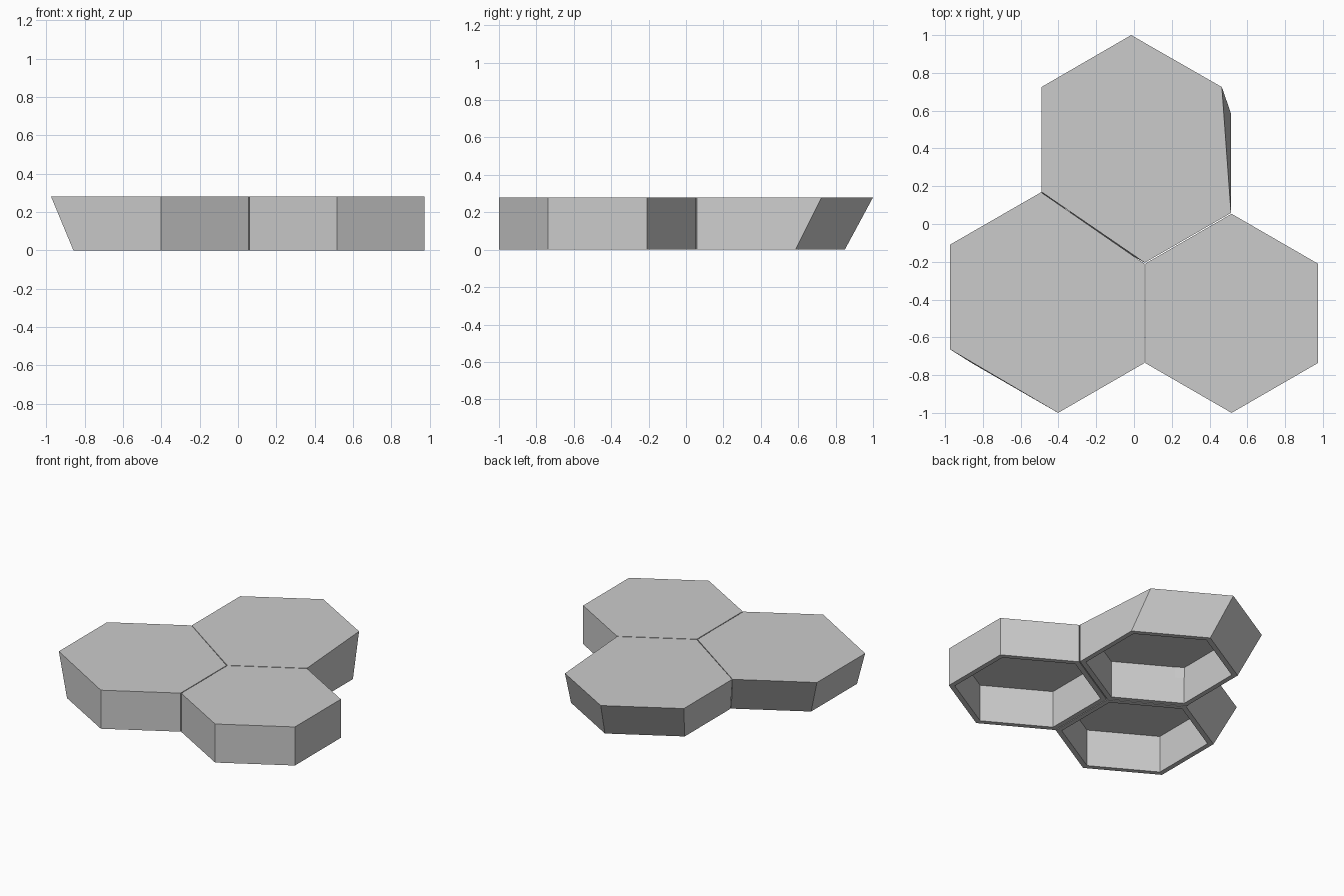
import bpy, bmesh, math

if "Cube" in bpy.data.objects:
    bpy.data.objects.remove(bpy.data.objects["Cube"])

R, R_IN = 0.527, 0.487       # outer and cavity corner radius
HEIGHT, DEPTH = 0.28, 0.27   # outer height and cavity depth


def hexagon(cx, cy, r):
    """Corners at 30, 90, ... 330 degrees."""
    return [(cx + r * math.cos(math.radians(30 + 60 * i)),
             cy + r * math.sin(math.radians(30 + 60 * i))) for i in range(6)]


def hex_cup(name, cx, cy, moved=None):
    """Upside-down hollow hexagonal cup; 'moved' overrides top corners by index."""
    base = hexagon(cx, cy, R)
    top = [(moved or {}).get(i, p) for i, p in enumerate(base)]
    inner = hexagon(cx, cy, R_IN)
    bm = bmesh.new()
    rings = [[bm.verts.new((x, y, z)) for x, y in pts]
             for pts, z in ((top, HEIGHT), (base, 0), (inner, 0), (inner, DEPTH))]
    # Outer walls, bottom rim and cavity walls
    for a, b in zip(rings, rings[1:]):
        for i in range(6):
            j = (i + 1) % 6
            bm.faces.new((a[i], b[i], b[j], a[j]))
    # Top plate and cavity ceiling
    bm.faces.new(rings[0])
    bm.faces.new(rings[3][::-1])
    bmesh.ops.recalc_face_normals(bm, faces=bm.faces[:])
    mesh = bpy.data.meshes.new(name)
    bm.to_mesh(mesh)
    bm.free()
    bpy.context.collection.objects.link(bpy.data.objects.new(name, mesh))


# Straight-sided tile
hex_cup("right_tile", 0.5165, -0.473)
# Tile flaring out to the left
hex_cup("left_tile", -0.402, -0.473,
        {1: (-0.492, 0.168), 2: (-0.975, -0.11), 3: (-0.975, -0.663)})
# Tile flaring out to the back and left
hex_cup("back_tile", 0.057, 0.322,
        {0: (0.465, 0.725), 1: (-0.015, 1.0), 2: (-0.49, 0.725), 3: (-0.49, 0.17)})
